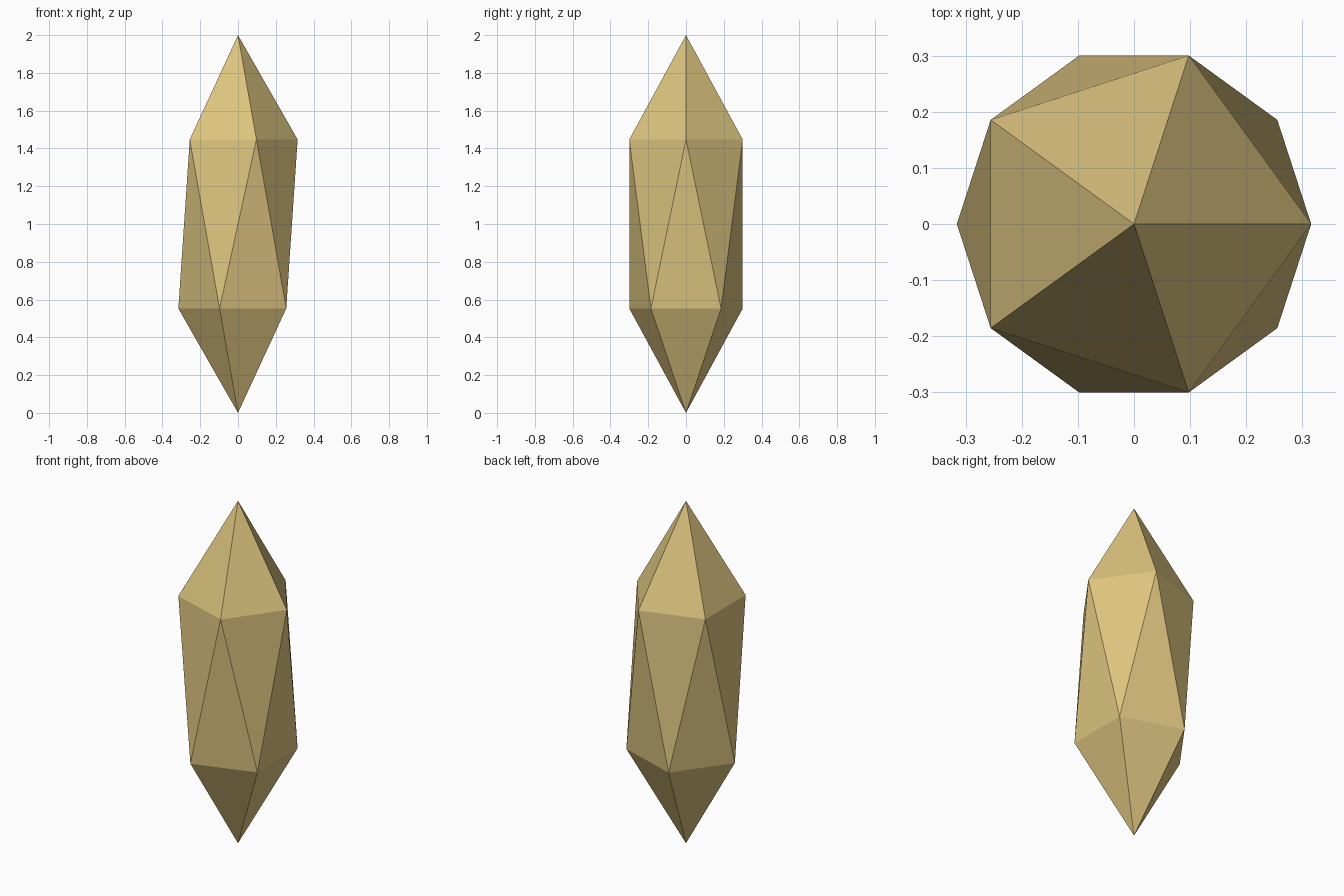
import bpy

if "Cube" in bpy.data.objects:
    bpy.data.objects.remove(bpy.data.objects["Cube"])

# Stretched low-poly crystal: a 20-sided icosphere scaled to a tall spindle
bpy.ops.mesh.primitive_ico_sphere_add(subdivisions=1, radius=1, location=(0, 0, 1))
crystal = bpy.context.object
crystal.name = "crystal"
crystal.scale = (0.353, 0.353, 1.0)
bpy.ops.object.transform_apply(location=False, rotation=False, scale=True)
bpy.ops.object.shade_flat()

# Golden colour
gold = bpy.data.materials.new("pale_gold")
gold.diffuse_color = (0.72, 0.55, 0.21, 1)
gold.use_nodes = True
gold.node_tree.nodes["Principled BSDF"].inputs["Base Color"].default_value = gold.diffuse_color
crystal.data.materials.append(gold)
